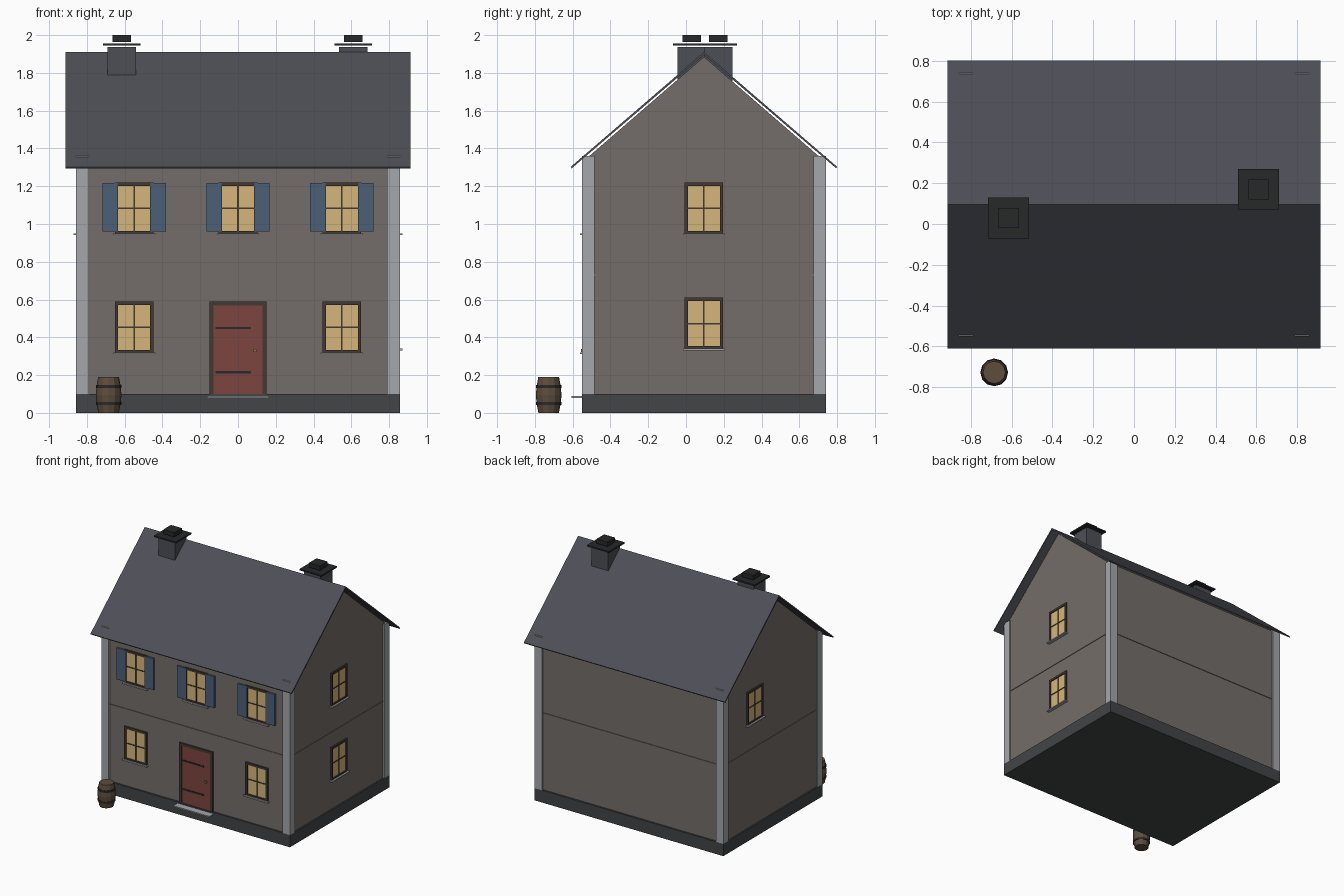
import bpy, bmesh
from math import pi, cos, sin
from mathutils import Matrix

if "Cube" in bpy.data.objects:
    bpy.data.objects.remove(bpy.data.objects["Cube"])


def material(name, rgb):
    m = bpy.data.materials.new(name)
    m.diffuse_color = (*rgb, 1)
    m.use_nodes = True
    m.node_tree.nodes["Principled BSDF"].inputs["Base Color"].default_value = m.diffuse_color
    return m


STONE = material("wall_stone", (0.175, 0.155, 0.143))
DARK = material("dark_stone", (0.055, 0.058, 0.062))
SOOT = material("sooty_stone", (0.020, 0.021, 0.022))
TRIM = material("corner_stone", (0.38, 0.39, 0.41))
SLATE = material("slate", (0.075, 0.078, 0.094))
WOOD = material("dark_wood", (0.055, 0.041, 0.031))
GLOW = material("lit_glass", (0.67, 0.47, 0.20))
BLUE = material("shutter_paint", (0.073, 0.117, 0.185))
RED = material("door_paint", (0.20, 0.060, 0.049))
IRON = material("iron", (0.022, 0.022, 0.024))
BRASS = material("brass", (0.33, 0.18, 0.05))
OAK = material("barrel_oak", (0.110, 0.073, 0.046))

YC, FRONT, SIDE = 0.095, -0.535, 0.845   # ridge line, wall planes


def finish(name, bm, mat, matrix=None):
    bmesh.ops.recalc_face_normals(bm, faces=bm.faces)
    me = bpy.data.meshes.new(name)
    bm.to_mesh(me)
    bm.free()
    ob = bpy.data.objects.new(name, me)
    bpy.context.collection.objects.link(ob)
    me.materials.append(mat)
    if matrix:
        ob.matrix_world = matrix
    return ob


def box(name, x, y, z, mat, matrix=None):
    """Box from (min, max) pairs on each axis."""
    bm = bmesh.new()
    bmesh.ops.create_cube(bm, size=1)
    for v in bm.verts:
        v.co = [r[0] + (c + 0.5) * (r[1] - r[0]) for r, c in zip((x, y, z), v.co)]
    return finish(name, bm, mat, matrix)


def prism(name, profile, half, mat):
    """Extrude a (y, z) profile along x from -half to half."""
    bm = bmesh.new()
    face = bm.faces.new([bm.verts.new((-half, y, z)) for y, z in profile])
    ext = bmesh.ops.extrude_face_region(bm, geom=[face])["geom"]
    verts = [g for g in ext if isinstance(g, bmesh.types.BMVert)]
    bmesh.ops.translate(bm, verts=verts, vec=(2 * half, 0, 0))
    return finish(name, bm, mat)


def lathe(name, profile, sides, centre, mat):
    """Closed solid of revolution from (radius, z) points."""
    bm = bmesh.new()
    rings = [[bm.verts.new((r * cos(2 * pi * i / sides), r * sin(2 * pi * i / sides), z))
              for i in range(sides)] for r, z in profile]
    for a, b in zip(rings, rings[1:]):
        for i in range(sides):
            j = (i + 1) % sides
            bm.faces.new((a[i], a[j], b[j], b[i]))
    bm.faces.new(rings[0])
    bm.faces.new(rings[-1])
    return finish(name, bm, mat, Matrix.Translation(centre))


# Plinth, gabled walls and thin string course
box("plinth", (-0.857, 0.857), (-0.55, 0.74), (0, 0.1), DARK)
prism("walls", [(FRONT, 0.1), (0.725, 0.1), (0.725, 1.34), (YC, 1.885), (FRONT, 1.34)], SIDE, STONE)
box("string_course", (-0.85, 0.85), (-0.54, 0.73), (0.728, 0.733), STONE)

# Corner posts, tops just breaking through the roof
for sx in (-1, 1):
    for y in ((-0.55, -0.485), (0.675, 0.74)):
        box("corner_post", sorted((sx * 0.79, sx * 0.857)), y, (0.1, 1.36), TRIM)

# Thin folded roof
prism("roof", [(-0.61, 1.303), (YC, 1.91), (0.80, 1.303), (0.795, 1.295), (YC, 1.895), (-0.605, 1.295)],
      0.913, SLATE)

# Chimneys
for cx, cy in ((-0.615, 0.03), (0.61, 0.17)):
    for name, r, z, mat in (("chimney_stack", 0.075, (1.70, 1.937), SLATE),
                            ("chimney_cap", 0.1, (1.944, 1.956), SOOT),
                            ("chimney_pot", 0.049, (1.963, 2.0), SOOT)):
        box(name, (cx - r, cx + r), (cy - r, cy + r), z, mat)


def window(u, z0, matrix, shutters=False):
    """Window in local wall space: u along the wall, outward is -y."""
    m = matrix @ Matrix.Translation((u, 0, z0))
    w, h, t = 0.102, 0.275, 0.018
    box("window_glass", (-w + t, w - t), (-0.004, 0.01), (t, h - t), GLOW, m)
    for s in (-1, 1):
        box("window_jamb", sorted((s * (w - t), s * w)), (-0.012, 0.01), (0, h), WOOD, m)
    box("window_head", (-w + t, w - t), (-0.012, 0.01), (h - t, h), WOOD, m)
    box("window_foot", (-w + t, w - t), (-0.012, 0.01), (0, t), WOOD, m)
    box("window_mullion", (-0.004, 0.004), (-0.008, 0.005), (t, h - t), WOOD, m)
    box("window_transom", (-w + t, w - t), (-0.008, 0.005), (h / 2 - 0.004, h / 2 + 0.004), WOOD, m)
    box("window_sill", (-0.112, 0.112), (-0.026, 0.01), (-0.004, 0.006), TRIM, m)
    if shutters:
        for s in (-1, 1):
            box("shutter", sorted((s * 0.088, s * 0.168)), (-0.016, 0.002), (0.014, 0.272), BLUE, m)


front = Matrix.Translation((0, FRONT, 0))
right = Matrix.Translation((SIDE, 0, 0)) @ Matrix.Rotation(pi / 2, 4, 'Z')
left = Matrix.Translation((-SIDE, 0, 0)) @ Matrix.Rotation(-pi / 2, 4, 'Z')
for u in (-0.55, 0, 0.55):
    window(u, 0.945, front, True)
    if u:
        window(u, 0.315, front)
window(YC, 0.945, right)
window(YC, 0.335, right)
window(-0.32, 0.945, left)

# Door with frame, strap hinges, knob and step
for s in (-1, 1):
    box("door_jamb", sorted((s * 0.13, s * 0.152)), (-0.012, 0.01), (0.1, 0.59), WOOD, front)
box("door_lintel", (-0.13, 0.13), (-0.012, 0.01), (0.568, 0.59), WOOD, front)
box("door", (-0.13, 0.13), (-0.009, 0.01), (0.1, 0.568), RED, front)
for z in (0.215, 0.45):
    box("door_hinge", (-0.12, 0.07), (-0.013, -0.005), (z - 0.006, z + 0.006), IRON, front)
box("door_knob", (0.082, 0.098), (-0.022, -0.005), (0.322, 0.338), BRASS, front)
box("door_step", (-0.165, 0.165), (-0.605, -0.54), (0.08, 0.09), TRIM)

# Barrel with two hoops
spot = (-0.685, -0.727, 0)
lathe("barrel", [(0.054, 0), (0.064, 0.05), (0.068, 0.095), (0.064, 0.14), (0.055, 0.19)], 12, spot, OAK)
for z in (0.05, 0.14):
    lathe("barrel_hoop", [(0.067, z - 0.008), (0.067, z + 0.008)], 12, spot, IRON)
